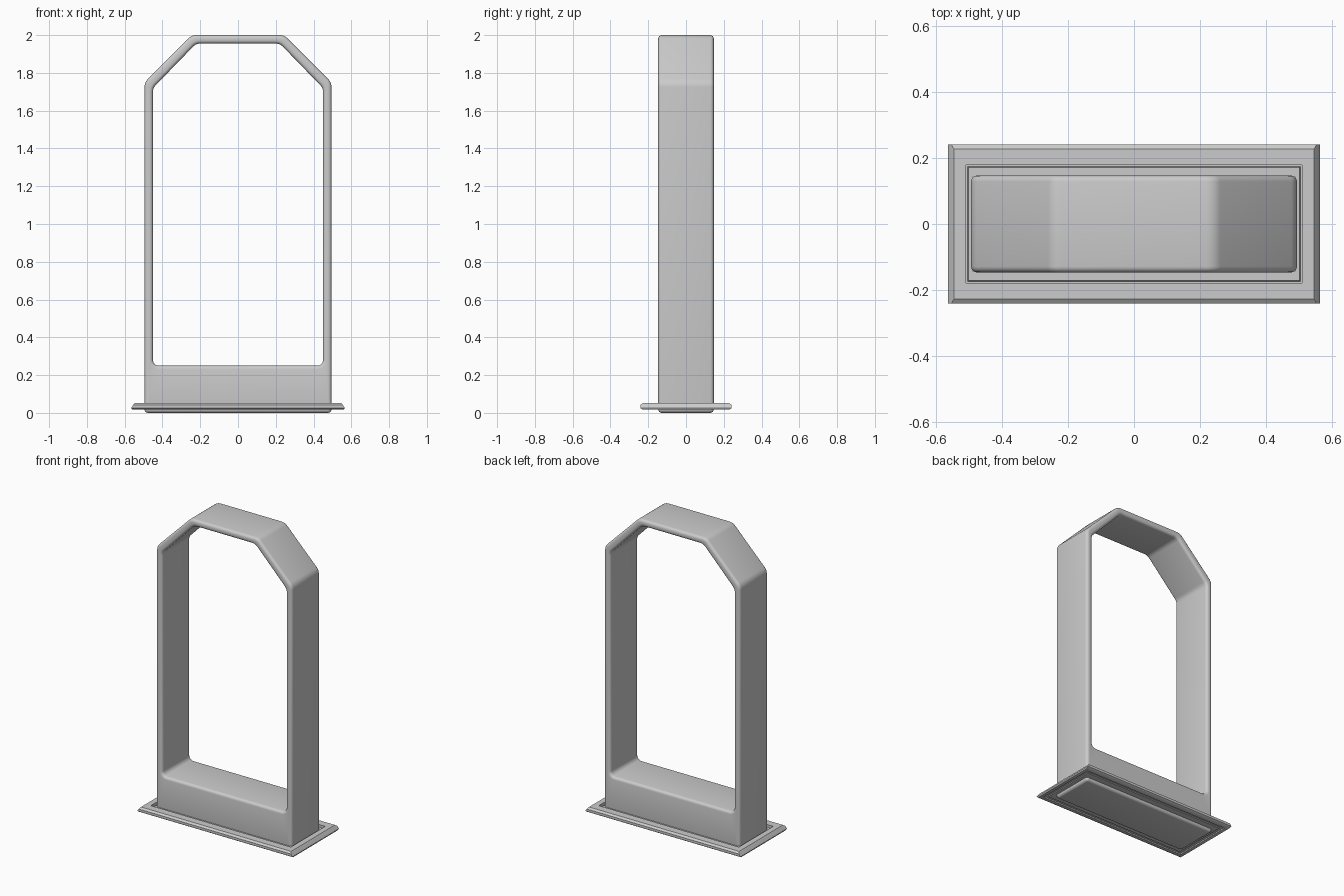
import bpy, bmesh, math
from mathutils import Vector

if "Cube" in bpy.data.objects:
    bpy.data.objects.remove(bpy.data.objects["Cube"])


def outline(corners, inset, n=6):
    """Inset a counter-clockwise polygon of (x, z, radius) and round its corners."""
    pts = [Vector(c[:2]) for c in corners]
    out = []
    for i, p in enumerate(pts):
        u = (p - pts[i - 1]).normalized()
        v = (pts[(i + 1) % len(pts)] - p).normalized()
        nu, nv = Vector((-u.y, u.x)), Vector((-v.y, v.x))
        r = max(corners[i][2] - inset, 0.001)
        # arc centre lies at distance inset + r from both sides
        c = p + (nu + nv) * ((inset + r) / (1 + nu.dot(nv)))
        a0 = math.atan2(-nu.y, -nu.x)
        turn = math.atan2(u.x * v.y - u.y * v.x, u.dot(v))
        for k in range(n + 1):
            a = a0 + turn * k / n
            out.append((c.x + r * math.cos(a), c.y + r * math.sin(a)))
    return out


def loft(name, loops):
    """Join equal-length loops into a closed tube."""
    bm = bmesh.new()
    rows = [[bm.verts.new(p) for p in loop] for loop in loops]
    for i, row in enumerate(rows):
        prev = rows[i - 1]
        for j in range(len(row)):
            bm.faces.new((prev[j - 1], prev[j], row[j], row[j - 1]))
    bmesh.ops.recalc_face_normals(bm, faces=bm.faces)
    mesh = bpy.data.meshes.new(name)
    bm.to_mesh(mesh)
    bm.free()
    ob = bpy.data.objects.new(name, mesh)
    bpy.context.collection.objects.link(ob)
    bpy.ops.object.select_all(action='DESELECT')
    ob.select_set(True)
    bpy.context.view_layer.objects.active = ob
    bpy.ops.object.shade_smooth_by_angle(angle=math.radians(35))
    return ob


# arch frame: outer and inner outlines joined by rounded edges
def arch(w, z0, z1, top, r0, r1):
    half = [(w, z0, r0), (w, z1, r1), top + (r1,)]
    return half + [(-x, z, r) for x, z, r in reversed(half)]


outer = arch(0.495, 0.0, 1.75, (0.245, 2.0), 0.02, 0.06)
inner = arch(0.45, 0.25, 1.72, (0.222, 1.955), 0.03, 0.05)
depth, bev, steps = 0.147, 0.018, 4
arc = [math.pi / 2 * k / steps for k in range(steps + 1)]
quarter = [(bev * (1 - math.cos(a)), depth - bev * (1 - math.sin(a))) for a in arc]
side = [(d, -y) for d, y in reversed(quarter)] + quarter
loops = [[(x, y, z) for x, z in outline(outer, d)] for d, y in side]
loops += [[(x, y, z) for x, z in outline(inner, -d)] for d, y in reversed(side)]
loft("arch_frame", loops)

# base trim: chamfered rim, recessed ledge and stepped underside (half x, half y, z)
profile = [
    (0.49, 0.142, 0.038), (0.503, 0.172, 0.038), (0.505, 0.174, 0.03),
    (0.51, 0.179, 0.03), (0.51, 0.179, 0.052), (0.547, 0.228, 0.052),
    (0.555, 0.242, 0.042), (0.565, 0.242, 0.026), (0.562, 0.23, 0.018),
    (0.54, 0.207, 0.018), (0.54, 0.207, 0.026), (0.518, 0.187, 0.026),
    (0.518, 0.187, 0.02), (0.49, 0.142, 0.02),
]
loft("base_trim", [[(-x, -y, z), (x, -y, z), (x, y, z), (-x, y, z)] for x, y, z in profile])
